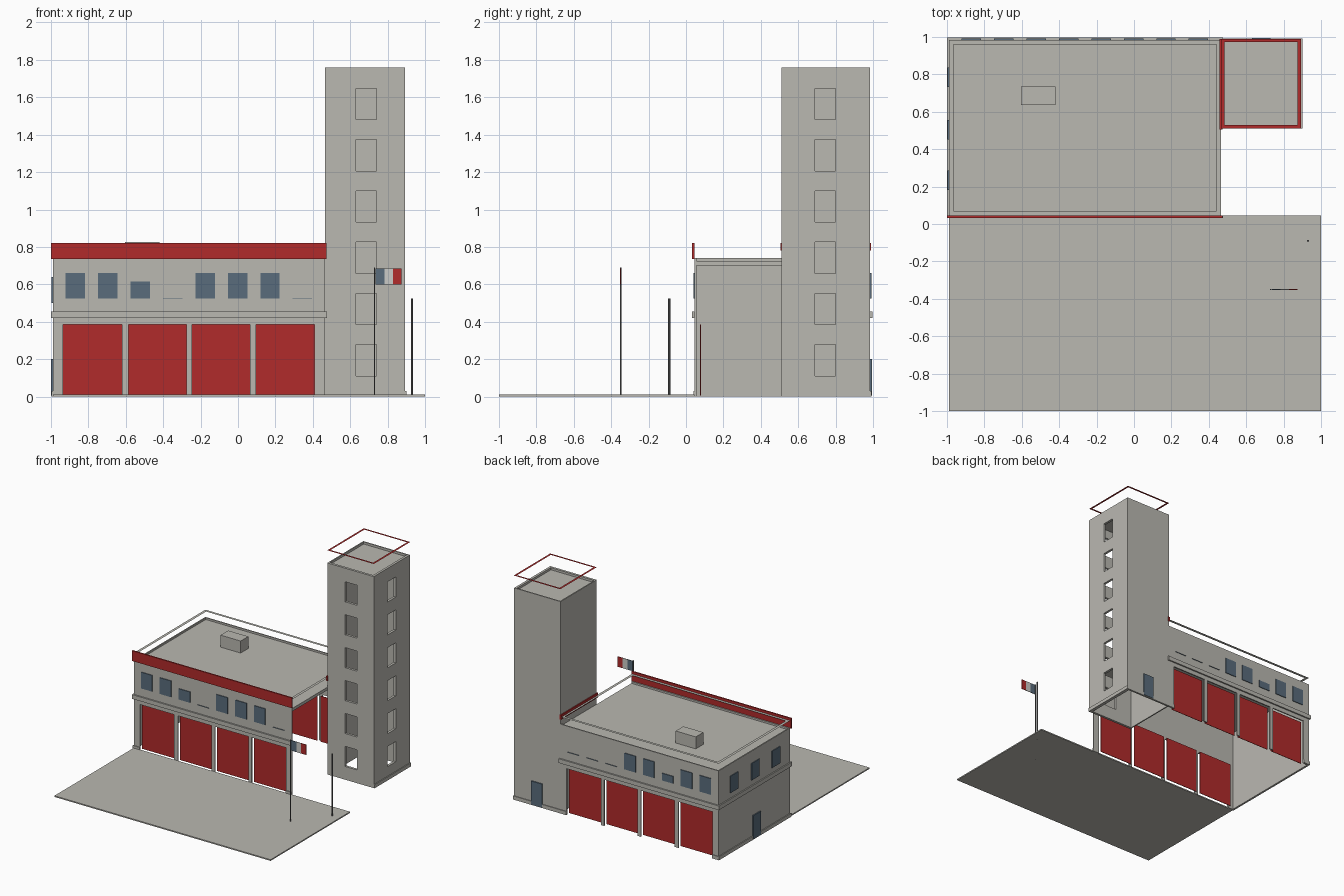
import bpy, bmesh
from mathutils import Vector

old = bpy.data.objects.get("Cube")
if old:
    bpy.data.objects.remove(old, do_unlink=True)


def material(name, rgb):
    m = bpy.data.materials.new(name)
    m.use_nodes = True
    col = (*rgb, 1)
    m.diffuse_color = col
    bsdf = next(n for n in m.node_tree.nodes if n.type == 'BSDF_PRINCIPLED')
    bsdf.inputs["Base Color"].default_value = col
    bsdf.inputs["Roughness"].default_value = 0.8
    return m


concrete = material("warm grey concrete", (0.49, 0.48, 0.44))
red = material("signal red", (0.44, 0.024, 0.024))
glass = material("slate blue glass", (0.10, 0.15, 0.20))
steel = material("dark steel", (0.16, 0.16, 0.16))
cloth = material("pale cloth", (0.60, 0.60, 0.57))


def finish(name, bm, mat):
    bmesh.ops.recalc_face_normals(bm, faces=bm.faces)
    me = bpy.data.meshes.new(name)
    bm.to_mesh(me)
    bm.free()
    me.materials.append(mat)
    ob = bpy.data.objects.new(name, me)
    bpy.context.collection.objects.link(ob)
    return ob


def box(name, mat, x, y, z):
    bm = bmesh.new()
    bmesh.ops.create_cube(bm, size=1)
    for v in bm.verts:
        v.co = [a + (b - a) * (c + 0.5) for (a, b), c in zip((x, y, z), v.co)]
    return finish(name, bm, mat)


def panel(name, mat, axis, at, u, v, holes=(), depth=0):
    """Flat panel facing an axis, with rectangular openings and a signed thickness."""
    us = sorted({*u, *(c for h in holes for c in h[:2])})
    vs = sorted({*v, *(c for h in holes for c in h[2:])})

    def place(a, b):
        return {'x': (at, a, b), 'y': (a, at, b), 'z': (a, b, at)}[axis]

    bm = bmesh.new()
    for a, b in zip(us, us[1:]):
        for c, d in zip(vs, vs[1:]):
            mu, mv = (a + b) / 2, (c + d) / 2
            if any(h[0] < mu < h[1] and h[2] < mv < h[3] for h in holes):
                continue
            bm.faces.new([bm.verts.new(place(*p)) for p in ((a, c), (b, c), (b, d), (a, d))])
    bmesh.ops.remove_doubles(bm, verts=bm.verts, dist=0.0005)
    if depth:
        out = bmesh.ops.extrude_face_region(bm, geom=bm.faces[:], use_keep_orig=True)
        moved = [g for g in out["geom"] if isinstance(g, bmesh.types.BMVert)]
        shift = Vector([depth if k == axis else 0 for k in "xyz"])
        bmesh.ops.translate(bm, verts=moved, vec=shift)
    return finish(name, bm, mat)


def ring(name, mat, z, x, y, w):
    hole = (x[0] + w, x[1] - w, y[0] + w, y[1] - w)
    return panel(name, mat, 'z', z, x, y, [hole])


def pole(name, x, y, r, top):
    bm = bmesh.new()
    bmesh.ops.create_cone(bm, cap_ends=True, segments=10, radius1=r, radius2=r, depth=top)
    bmesh.ops.translate(bm, verts=bm.verts, vec=(x, y, top / 2))
    return finish(name, bm, steel)


L, R, F, B = -0.99, 0.465, 0.045, 0.985      # main hall
TR, TF, TOP = 0.893, 0.51, 1.76              # tower
HALL = 0.74

# Forecourt
box("forecourt", concrete, (-0.99, 1), (-1, F), (0, 0.01))

# Main hall: the side next to the tower stays open
bays = [(-0.935, -0.62), (-0.585, -0.275), (-0.245, 0.065), (0.095, 0.41)]
door_holes = [(a, b, 0, 0.385) for a, b in bays]
slots = [-0.87 + 0.1735 * i for i in range(8)]
heights = {"front": [0.135, 0.135, 0.09, 0, 0.135, 0.135, 0.135, 0],
           "back": [0.135, 0.135, 0.06, 0.135, 0.135, 0, 0, 0]}
for side, y, s in (("front", F, 1), ("back", B, -1)):
    panel(side + "_wall", concrete, 'y', y, (L, R), (0, HALL), door_holes, 0.01 * s)
    for i, (a, b) in enumerate(bays):
        panel(f"{side}_bay_door_{i + 1}", red, 'y', y + 0.03 * s, (a, b), (0.005, 0.385), depth=0.004 * s)
    for i, (c, h) in enumerate(zip(slots, heights[side])):
        top = 0.525 + max(h, 0.002)
        panel(f"{side}_window_{i + 1}", glass, 'y', y, (c - 0.052, c + 0.052), (0.525, top), depth=-0.006 * s)
    ya, yb = sorted((y, y - 0.012 * s))
    box(side + "_ledge", concrete, (-1, 0.475), (ya, yb), (0.42, 0.455))
    ya, yb = sorted((y, y - 0.006 * s))
    for a, b in ((-0.997, bays[0][0]), (bays[-1][1], R)):
        box(side + "_plinth", concrete, (a, b), (ya, yb), (0, 0.03))

panel("left_wall", concrete, 'x', L, (F, B), (0, HALL), depth=0.01)
box("left_ledge", concrete, (-1, L), (F, B), (0.42, 0.455))
box("left_plinth", concrete, (-0.997, L), (F, B), (0, 0.03))
for i, y in enumerate((0.235, 0.505, 0.785)):
    panel(f"left_window_{i + 1}", glass, 'x', L, (y - 0.052, y + 0.052), (0.5, 0.64), depth=-0.006)
panel("left_door", glass, 'x', L, (0.44, 0.54), (0.005, 0.2), depth=-0.009)

# Hall roof, vent box, rail and red trims
box("hall_roof", concrete, (L, R), (F + 0.002, B - 0.002), (0.70, 0.725))
box("roof_vent", concrete, (-0.605, -0.42), (0.635, 0.735), (0.72, 0.825))
ring("roof_rail", concrete, 0.80, (L, R), (F, B), 0.024)
box("front_fascia", red, (-1, 0.472), (0.033, F), (0.735, 0.82))
box("tower_side_trim", red, (0.458, 0.472), (0.505, 0.99), (0.78, 0.82))

# Tower: hollow, open underneath, with six openings on two sides
levels = [(0.11 + 0.274 * i, 0.277 + 0.274 * i) for i in range(6)]
panel("tower_front", concrete, 'y', TF, (R, TR), (0, TOP), [(0.63, 0.74, *z) for z in levels], 0.02)
panel("tower_right", concrete, 'x', TR, (TF, B), (0, TOP), [(0.69, 0.80, *z) for z in levels], -0.02)
panel("tower_back", concrete, 'y', B, (R, TR), (0, TOP), depth=-0.01)
panel("tower_left", concrete, 'x', R, (TF, B), (0, TOP), depth=0.01)
box("tower_roof", concrete, (R + 0.005, TR - 0.005), (TF + 0.005, B - 0.005), (1.72, 1.742))
ring("tower_crown", red, 1.865, (R, TR), (TF, 0.99), 0.018)
box("tower_right_plinth", concrete, (TR, 0.9), (TF, 0.991), (0, 0.03))
box("tower_back_plinth", concrete, (R, 0.9), (B, 0.991), (0, 0.03))
panel("tower_back_door", glass, 'y', B, (0.63, 0.73), (0.005, 0.2), depth=0.009)

# Flagpole, flag and lamp post
pole("flagpole", 0.73, -0.35, 0.004, 0.69)
for name, mat, x in (("flag_hoist", glass, (0.734, 0.784)),
                     ("flag_middle", cloth, (0.784, 0.828)),
                     ("flag_fly", red, (0.828, 0.873))):
    box(name, mat, x, (-0.352, -0.348), (0.6, 0.685))
pole("lamp_post", 0.93, -0.09, 0.006, 0.525)
